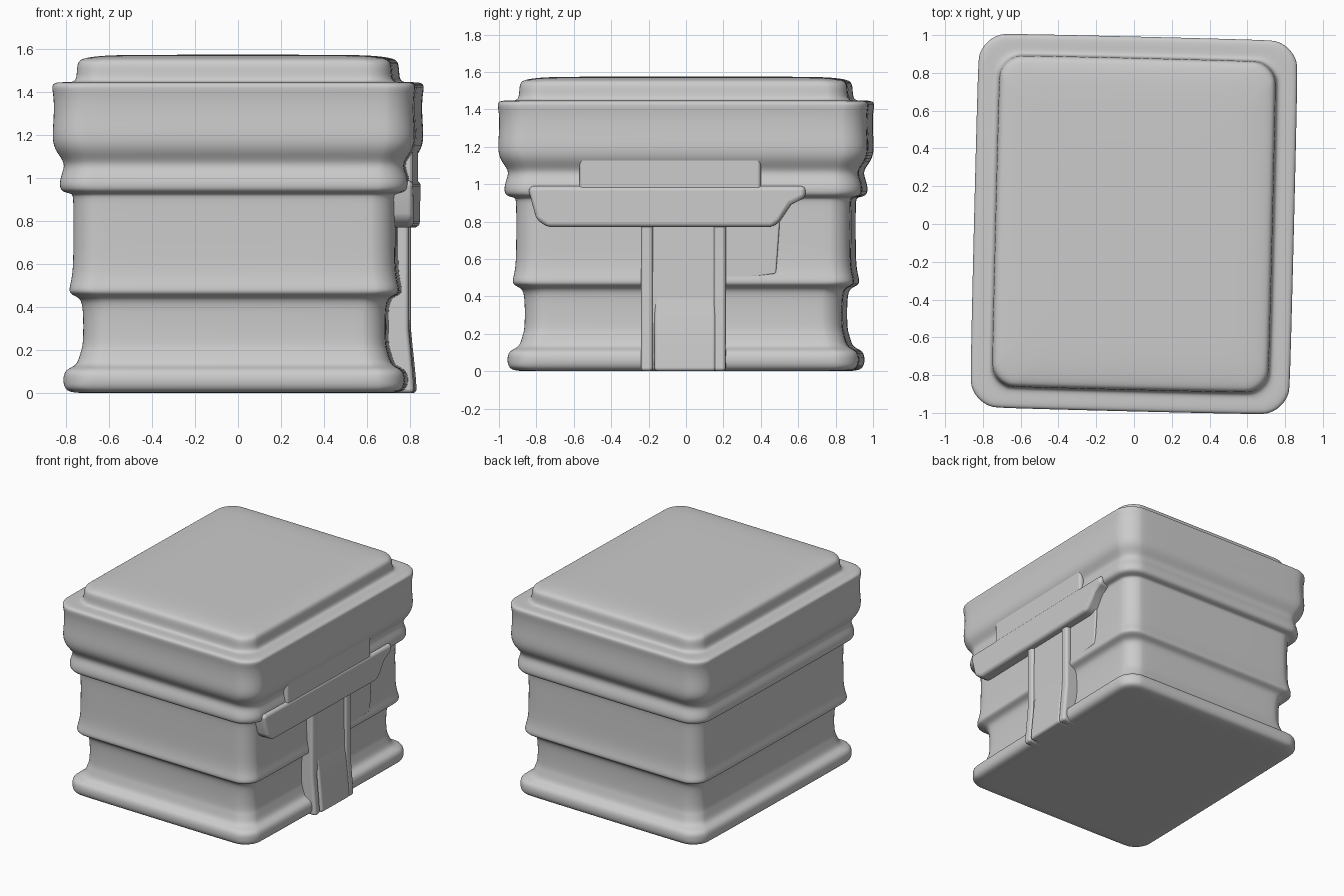
import bpy
import bmesh
import math

cube = bpy.data.objects.get("Cube")
if cube:
    bpy.data.objects.remove(cube)

TURN = math.radians(-1.4)  # the whole building sits slightly askew

stone = bpy.data.materials.new("plain grey")
stone.diffuse_color = (0.6, 0.6, 0.6, 1)
stone.use_nodes = True
stone.node_tree.nodes["Principled BSDF"].inputs["Base Color"].default_value = (0.6, 0.6, 0.6, 1)


def finish(name, bm):
    bmesh.ops.recalc_face_normals(bm, faces=bm.faces)
    for face in bm.faces:
        face.smooth = True
    mesh = bpy.data.meshes.new(name)
    bm.to_mesh(mesh)
    bm.free()
    mesh.materials.append(stone)
    obj = bpy.data.objects.new(name, mesh)
    bpy.context.collection.objects.link(obj)
    obj.rotation_euler.z = TURN
    return obj


def rounded_ring(half_x, half_y, radius, steps=6):
    points = []
    for i, (sx, sy) in enumerate([(1, 1), (-1, 1), (-1, -1), (1, -1)]):
        for k in range(steps + 1):
            a = math.pi / 2 * (i + k / steps)
            points.append((sx * (half_x - radius) + radius * math.cos(a),
                           sy * (half_y - radius) + radius * math.sin(a)))
    return points


def tower(name, profile, extra_depth):
    """Loft rounded rectangles up a (half width, height) profile."""
    bm = bmesh.new()
    rings = []
    for half, z in profile:
        radius = 0.13 if half < 0.8 else 0.16
        ring = rounded_ring(half, half + extra_depth, radius)
        rings.append([bm.verts.new((x, y, z)) for x, y in ring])
    for low, high in zip(rings, rings[1:]):
        for i in range(len(low)):
            j = (i + 1) % len(low)
            bm.faces.new((low[i], low[j], high[j], high[i]))
    bm.faces.new(rings[0])
    bm.faces.new(rings[-1])
    obj = finish(name, bm)
    smooth = obj.modifiers.new("soft mouldings", "SUBSURF")
    smooth.levels = smooth.render_levels = 2
    return obj


def prism(name, outline, axis, start, end, bevel):
    """Extrude an outline along x (outline in yz) or along y (outline in xz)."""
    bm = bmesh.new()

    def place(p, d):
        return (d, p[0], p[1]) if axis == "x" else (p[0], d, p[1])

    a = [bm.verts.new(place(p, start)) for p in outline]
    b = [bm.verts.new(place(p, end)) for p in outline]
    bm.faces.new(a)
    bm.faces.new(b)
    for i in range(len(a)):
        j = (i + 1) % len(a)
        bm.faces.new((a[i], a[j], b[j], b[i]))
    obj = finish(name, bm)
    rounding = obj.modifiers.new("rounded edges", "BEVEL")
    rounding.width = bevel
    rounding.segments = 4
    rounding.harden_normals = True
    return obj


# Main building: plinth, two storeys, ledges, parapet and roof slab
tower("building_body", [
    (0.65, 0.0), (0.76, 0.0), (0.79, 0.02), (0.8, 0.06), (0.79, 0.11),
    (0.74, 0.125), (0.725, 0.16), (0.715, 0.2), (0.705, 0.23), (0.705, 0.4),
    (0.72, 0.445), (0.768, 0.46), (0.77, 0.49), (0.752, 0.55), (0.75, 0.7),
    (0.75, 0.91), (0.755, 0.93), (0.81, 0.935), (0.815, 0.98), (0.805, 1.02),
    (0.785, 1.07), (0.83, 1.12), (0.85, 1.18), (0.84, 1.28), (0.84, 1.38),
    (0.852, 1.43), (0.835, 1.448), (0.77, 1.446), (0.735, 1.45), (0.735, 1.52),
    (0.725, 1.55), (0.69, 1.562), (0.6, 1.573), (0.4, 1.575)], 0.145)

# Canopy and filled wall above the side entrance
prism("entrance_canopy", [
    (-0.82, 0.96), (-0.78, 0.81), (-0.72, 0.77), (0.48, 0.77), (0.52, 0.8),
    (0.58, 0.89), (0.66, 0.93), (0.66, 0.99), (-0.82, 0.99)], "x", 0.65, 0.835, 0.03)
prism("wall_above_entrance", [(-0.55, 0.94), (0.42, 0.94), (0.42, 1.22), (-0.55, 1.22)],
      "x", 0.65, 0.828, 0.02)

# Side entrance: recessed panel, sloped step and two posts
prism("door_panel", [(0.6, 0.01), (0.79, 0.01), (0.78, 0.8), (0.6, 0.8)], "y", -0.2, 0.21, 0.01)
prism("door_step", [(0.6, 0.0), (0.828, 0.0), (0.825, 0.06), (0.813, 0.18),
                    (0.8, 0.3), (0.775, 0.45), (0.6, 0.45)], "y", -0.15, 0.18, 0.02)
for side, y in (("front", -0.19), ("back", 0.2)):
    prism(side + "_door_post", [(0.6, 0.0), (0.825, 0.0), (0.82, 0.08), (0.8, 0.3),
                                (0.8, 0.8), (0.6, 0.8)], "y", y - 0.032, y + 0.032, 0.02)

# Slightly raised wall panel behind the entrance
prism("upper_wall_panel", [(0.22, 0.48), (0.5, 0.52), (0.52, 0.8), (0.22, 0.8)],
      "x", 0.65, 0.764, 0.01)
